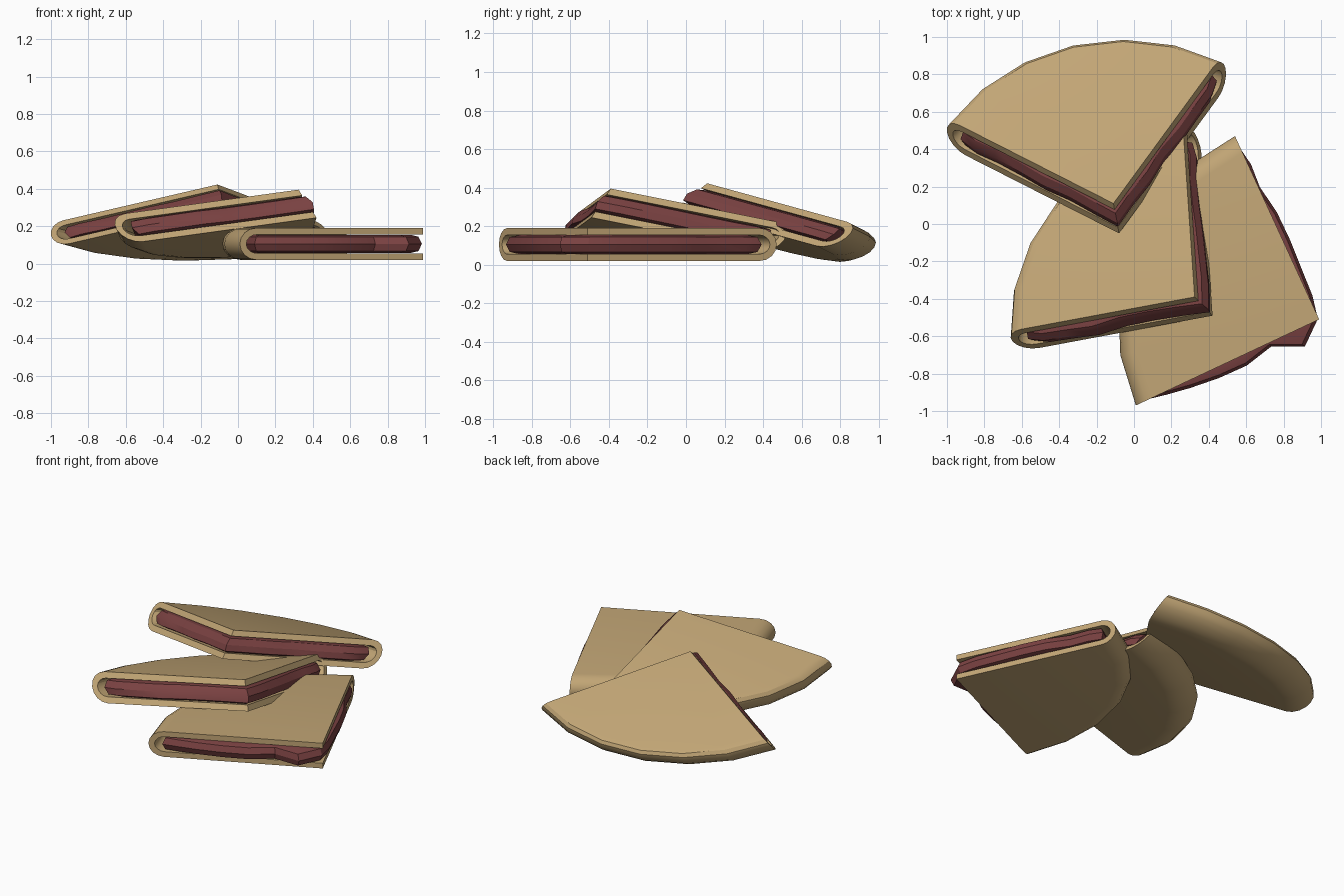
import bpy, bmesh, math, random
from mathutils import Vector as V

if "Cube" in bpy.data.objects:
    bpy.data.objects.remove(bpy.data.objects["Cube"])

random.seed(4)
SEG = 6      # arc segments per quarter slice
CAP = 8      # segments round the folded rim


def material(name, rgb):
    m = bpy.data.materials.new(name)
    m.diffuse_color = (*rgb, 1)
    m.use_nodes = True
    m.node_tree.nodes["Principled BSDF"].inputs["Base Color"].default_value = m.diffuse_color
    return m


bread = material("toasted_bread", (0.54, 0.38, 0.18))
meat = material("red_filling", (0.20, 0.055, 0.055))


def finish(bm, name, mat):
    bmesh.ops.remove_doubles(bm, verts=bm.verts, dist=1e-4)
    bmesh.ops.recalc_face_normals(bm, faces=bm.faces)
    me = bpy.data.meshes.new(name)
    bm.to_mesh(me)
    bm.free()
    me.materials.append(mat)
    ob = bpy.data.objects.new(name, me)
    bpy.context.collection.objects.link(ob)
    bpy.context.view_layer.objects.active = ob
    ob.select_set(True)
    bpy.ops.object.shade_smooth_by_angle(angle=math.radians(30))
    ob.select_set(False)


def u_profile(tip, depth, h):
    """Folded sheet section: (radius, height) from bottom apex round to top apex."""
    pts = [(0, -h)]
    for i in range(CAP + 1):
        a = -math.pi / 2 + math.pi * i / CAP
        pts.append((tip - depth + depth * math.cos(a), h * math.sin(a)))
    return pts + [(0, h)]


def folded_bread(name, apex, e1, e2, up):
    bm = bmesh.new()
    profiles = [u_profile(1, 0.09, 1), u_profile(0.965, 0.06, 0.59)]
    rings = []
    for s in range(SEG + 1):
        a = math.pi / 2 * s / SEG
        d = e1 * math.cos(a) + e2 * math.sin(a)
        rings.append([[bm.verts.new(apex + d * r + up * h) for r, h in p] for p in profiles])
    n = len(profiles[0])
    # outer and inner skins
    for r0, r1 in zip(rings, rings[1:]):
        for k in (0, 1):
            for i in range(n - 1):
                bm.faces.new((r0[k][i], r0[k][i + 1], r1[k][i + 1], r1[k][i]))
    # cut faces
    for o, q in (rings[0], rings[-1]):
        for i in range(n - 1):
            bm.faces.new((o[i], o[i + 1], q[i + 1], q[i]))
    finish(bm, name, bread)


def filling(name, apex, e1, e2, up, bulge1, bulge2, tip):
    # wavy outline in slice coordinates
    edge = [0.12, 0.27, 0.42, 0.57, 0.72, 0.84]
    loop = [(-tip, -tip)]
    loop += [(t, -bulge1 * random.uniform(0.15, 1) * (1 - 0.6 * t)) for t in edge]
    for s in range(SEG + 1):
        a = math.pi / 2 * s / SEG
        loop.append((0.92 * math.cos(a), 0.92 * math.sin(a)))
    loop += [(-bulge2 * random.uniform(0.15, 1) * (1 - 0.6 * t), t) for t in reversed(edge)]
    bm = bmesh.new()
    c = V((0.42, 0.42))
    levels = []
    for h, inset in ((-0.57, 0.1), (-0.45, 0.03), (0, 0), (0.45, 0.03), (0.57, 0.1)):
        ring = []
        for p in loop:
            q = V(p).lerp(c, inset)
            ring.append(bm.verts.new(apex + e1 * q.x + e2 * q.y + up * h))
        levels.append(ring)
    n = len(loop)
    for a, b in zip(levels, levels[1:]):
        for i in range(n):
            j = (i + 1) % n
            bm.faces.new((a[i], a[j], b[j], b[i]))
    bm.faces.new(levels[0])
    bm.faces.new(levels[-1])
    finish(bm, name, meat)


# each slice: apex centre, two cut-edge vectors, half-thickness vector, bulges
slices = {
    "top_slice": ((-.095, .03, .36), (-.905, .46, -.21), (.585, .80, -.22),
                  (-.015, .08, .0625), .05, .05, .02),
    "middle_slice": ((.372, -.44, .32), (-1.02, -.19, -.14), (-.065, .95, -.19),
                     (-.048, .05, .075), .06, .04, .025),
    "bottom_slice": ((.99, -.51, .105), (-.98, -.46, 0), (-.45, .98, 0),
                     (0, 0, .085), .11, .05, -.005),
}
for name, (apex, e1, e2, up, b1, b2, tip) in slices.items():
    frame = [V(v) for v in (apex, e1, e2, up)]
    folded_bread(name + "_bread", *frame)
    filling(name + "_filling", *frame, b1, b2, tip)
